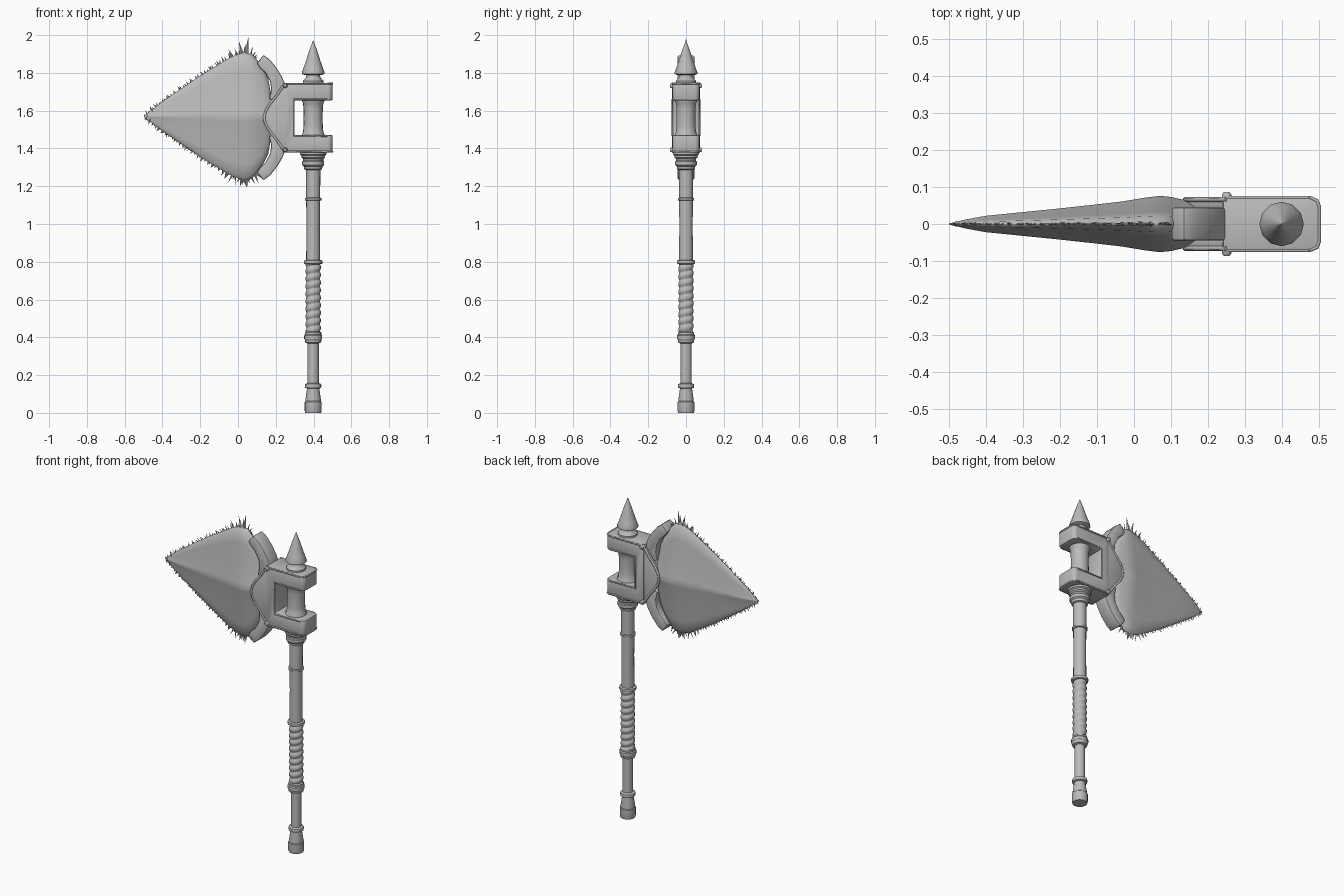
import bpy, bmesh, math, random
from mathutils import Vector

if "Cube" in bpy.data.objects:
    bpy.data.objects.remove(bpy.data.objects["Cube"])

random.seed(4)
MID = 1.57      # height of the blade ridge
SX = 0.398      # x of the shaft axis

steel = bpy.data.materials.new("plain_grey")
steel.diffuse_color = (0.5, 0.5, 0.5, 1)
steel.use_nodes = True
steel.node_tree.nodes["Principled BSDF"].inputs["Base Color"].default_value = steel.diffuse_color


def finish(name, bm, angle=35):
    bmesh.ops.recalc_face_normals(bm, faces=bm.faces)
    me = bpy.data.meshes.new(name)
    bm.to_mesh(me)
    bm.free()
    me.materials.append(steel)
    for p in me.polygons:
        p.use_smooth = True
    me.set_sharp_from_angle(angle=math.radians(angle))
    ob = bpy.data.objects.new(name, me)
    bpy.context.collection.objects.link(ob)
    return ob


def loft(name, rings, angle=35):
    """Skin a list of equal-length closed rings and cap both ends."""
    bm = bmesh.new()
    vs = [[bm.verts.new(p) for p in r] for r in rings]
    n = len(vs[0])
    for a, b in zip(vs, vs[1:]):
        for i in range(n):
            j = (i + 1) % n
            bm.faces.new((a[i], a[j], b[j], b[i]))
    bm.faces.new(vs[0])
    bm.faces.new(vs[-1])
    return finish(name, bm, angle)


def lathe(name, profile, sides=18, angle=35):
    loft(name, [[(SX + r * math.cos(2 * math.pi * i / sides),
                  r * math.sin(2 * math.pi * i / sides), z) for i in range(sides)]
                for r, z in profile], angle)


def slab(name, outline, y0, y1, bevel=0.005, round_end=False):
    """Extrude an (x, z) outline from y0 to y1 with small bevels."""
    bm = bmesh.new()
    a = [bm.verts.new((x, y0, z)) for x, z in outline]
    b = [bm.verts.new((x, y1, z)) for x, z in outline]
    n = len(a)
    bm.faces.new(a)
    bm.faces.new(b)
    for i in range(n):
        j = (i + 1) % n
        bm.faces.new((a[i], a[j], b[j], b[i]))
    bmesh.ops.recalc_face_normals(bm, faces=bm.faces)
    if round_end:
        ends = [e for e in bm.edges if all(v.co.x > 0.49 for v in e.verts)
                and abs(e.verts[0].co.y - e.verts[1].co.y) < 1e-5]
        bmesh.ops.bevel(bm, geom=ends, offset=0.025, segments=4, profile=0.5, affect='EDGES')
    if bevel:
        sharp = [e for e in bm.edges if e.calc_face_angle(0) > math.radians(50)]
        bmesh.ops.bevel(bm, geom=sharp, offset=bevel, segments=2, profile=0.5, affect='EDGES')
    finish(name, bm)


def tube(name, pts, radius, cyclic=False):
    cu = bpy.data.curves.new(name, 'CURVE')
    cu.dimensions = '3D'
    cu.bevel_depth = radius
    cu.bevel_resolution = 1
    cu.use_fill_caps = True
    sp = cu.splines.new('POLY')
    sp.points.add(len(pts) - 1)
    for p, c in zip(sp.points, pts):
        p.co = (*c, 1)
    sp.use_cyclic_u = cyclic
    cu.materials.append(steel)
    bpy.context.collection.objects.link(bpy.data.objects.new(name, cu))


def flip(pts):
    return [(x, 2 * 1.563 - z) for x, z in pts]


# shaft, pommel and rings
lathe("pommel", [(.042, 0), (.045, .01), (.045, .058), (.041, .062), (.041, .07), (.033, .125), (.033, .132)])
lathe("lower_shaft", [(.030, .12), (.030, .40)])
lathe("pommel_ring", [(.03, .128), (.042, .133), (.044, .142), (.042, .152), (.03, .158)])
lathe("grip_lower_ring", [(.03, .368), (.042, .373), (.043, .385), (.048, .392), (.048, .41),
                          (.043, .416), (.043, .425), (.034, .432)])
lathe("grip_upper_ring", [(.036, .786), (.048, .79), (.049, .798), (.048, .806), (.036, .81)])
lathe("upper_shaft", [(.037, .79), (.036, 1.0), (.037, 1.13), (.038, 1.30)])
lathe("shaft_band", [(.036, 1.123), (.044, 1.126), (.044, 1.137), (.036, 1.14)])
lathe("collar", [(.036, 1.285), (.047, 1.29), (.050, 1.305), (.058, 1.312), (.058, 1.33), (.054, 1.335),
                 (.054, 1.345), (.062, 1.352), (.062, 1.362), (.070, 1.368), (.070, 1.38)])
lathe("bracket_post", [(.060, 1.46), (.060, 1.475), (.054, 1.485), (.051, 1.52), (.050, 1.56), (.051, 1.61),
                       (.054, 1.64), (.060, 1.65), (.060, 1.67)])
lathe("spike_base", [(.055, 1.735), (.055, 1.757), (.048, 1.765), (.040, 1.772), (.036, 1.785), (.04, 1.80)])
lathe("top_spike", [(.045, 1.788), (.060, 1.795), (.060, 1.804), (.050, 1.83), (.038, 1.865), (.022, 1.915),
                    (.001, 1.972)], sides=12, angle=50)

# wrapped grip: a helical cord
rings = []
for k in range(109):
    z = .43 + .36 * k / 108
    ring = []
    for i in range(16):
        a = 2 * math.pi * i / 16
        r = .034 + .007 * abs(math.sin(math.pi * (z - .43) / .04 - a / 2))
        ring.append((SX + r * math.cos(a), r * math.sin(a), z))
    rings.append(ring)
loft("wrapped_grip", rings, 60)

# blade: (x, half height, half thickness) sections, thick at the ridge, thin at the rim
SECT = [(-.497, .004, .002), (-.45, .04, .013), (-.4, .078, .022), (-.3, .148, .032), (-.2, .215, .042),
        (-.1, .277, .053), (-.03, .318, .061), (.03, .338, .071), (.07, .332, .076), (.1, .30, .073),
        (.13, .26, .066), (.16, .20, .062), (.172, .13, .06)]
ROWS = [(0, 1), (.08, .93), (.25, .78), (.5, .60), (.75, .44), (.94, .29), (1, .04)]
half = [(-t, w) for t, w in ROWS[:0:-1]] + ROWS
loft("blade", [[(x, -y * w, MID + t * h) for t, w in half] +
               [(x, y * w, MID + t * h) for t, w in half[::-1]] for x, h, y in SECT], 40)

# jagged shards along both cutting edges
bm = bmesh.new()


def shard(p, d, length, width):
    d = d.normalized()
    side = Vector((-d.z, 0, d.x)) * width
    depth = Vector((0, width * .7, 0))
    base = [bm.verts.new(p - d * .012 + o) for o in (side, depth, -side, -depth)]
    tip = bm.verts.new(p + d * length)
    bm.faces.new(base)
    for i in range(4):
        bm.faces.new((base[i], base[(i + 1) % 4], tip))


for sgn in (1, -1):
    for (x0, h0, _), (x1, h1, _) in zip(SECT[:9], SECT[1:10]):
        step = Vector((x1 - x0, 0, sgn * (h1 - h0)))
        out = Vector((-abs(h1 - h0) if h1 > h0 else abs(h1 - h0), 0, sgn * (x1 - x0))).normalized()
        count = max(2, round(step.length / .013))
        for k in range(count):
            p = Vector((x0, 0, MID + sgn * h0)) + step * ((k + random.random()) / count)
            grow = .5 + 1.0 * max(0, 1 - abs(p.x - .03) / .15)
            d = out + Vector((random.uniform(-.5, .4), random.uniform(-.3, .3), sgn * .2))
            shard(p, d, random.uniform(.012, .045) * grow, random.uniform(.005, .009))
    for x, dx, ln in ((.045, .12, .09 if sgn > 0 else .04), (.02, -.25, .065 if sgn > 0 else .035)):
        shard(Vector((x, 0, MID + sgn * .335)), Vector((dx, 0, sgn)), ln, .011)
finish("edge_shards", bm, 20)

# curved horns holding the back of the blade
horn = [(.135, 1.895), (.17, 1.868), (.205, 1.825), (.235, 1.775), (.255, 1.72), (.255, 1.64), (.165, 1.66),
        (.176, 1.71), (.170, 1.755), (.145, 1.80), (.118, 1.825), (.10, 1.852)]
slab("upper_horn", horn, -.045, .045, .008)
slab("lower_horn", flip(horn), -.045, .045, .008)

# C-shaped bracket with its two arms gripping the post
upper = [(.30, 1.655), (.5, 1.655), (.5, 1.747), (.24, 1.747)]
bracket = upper + flip(upper)[::-1]
slab("bracket", bracket, -.071, .071, .005, True)

# shield-shaped cheek plates, rims and bolts on both sides
edge = [(.25, 1.747), (.235, 1.725), (.205, 1.68), (.165, 1.63), (.145, 1.595), (.138, 1.563)]
left = edge + flip(edge)[-2::-1]
for side, s in (("front", -1), ("back", 1)):
    slab(side + "_cheek", left + [(.28, 1.379), (.28, 1.747)], s * .04, s * .068, .004)
    tube(side + "_cheek_rim", [(x, s * .066, z) for x, z in left], .007)
    for word, f in (("upper", lambda q: q), ("lower", flip)):
        tube(f"{side}_{word}_arm_rim", [(x, s * .071, z) for x, z in f([(.25, 1.742), (.472, 1.742)])], .005)
    frame = [(.475, 1.66), (.297, 1.66)]
    tube(side + "_window_rim", [(x, s * .071, z) for x, z in frame + flip(frame)[::-1]], .005)
    for word, z in (("upper", 1.733), ("lower", 1.393)):
        loft(f"{side}_{word}_bolt", [[(.25 + r * math.cos(i * math.pi / 5), s * y, z + r * math.sin(i * math.pi / 5))
                                     for i in range(10)]
                                    for r, y in ((.013, .05), (.013, .079), (.008, .086))])

# lips along the top and bottom of the arm ends
for word, z in (("top", 1.744), ("bottom", 1.382)):
    tube(word + "_arm_lip", [(.475, -.071, z), (.493, -.063, z), (.5, -.046, z),
                             (.5, .046, z), (.493, .063, z), (.475, .071, z)], .005)
